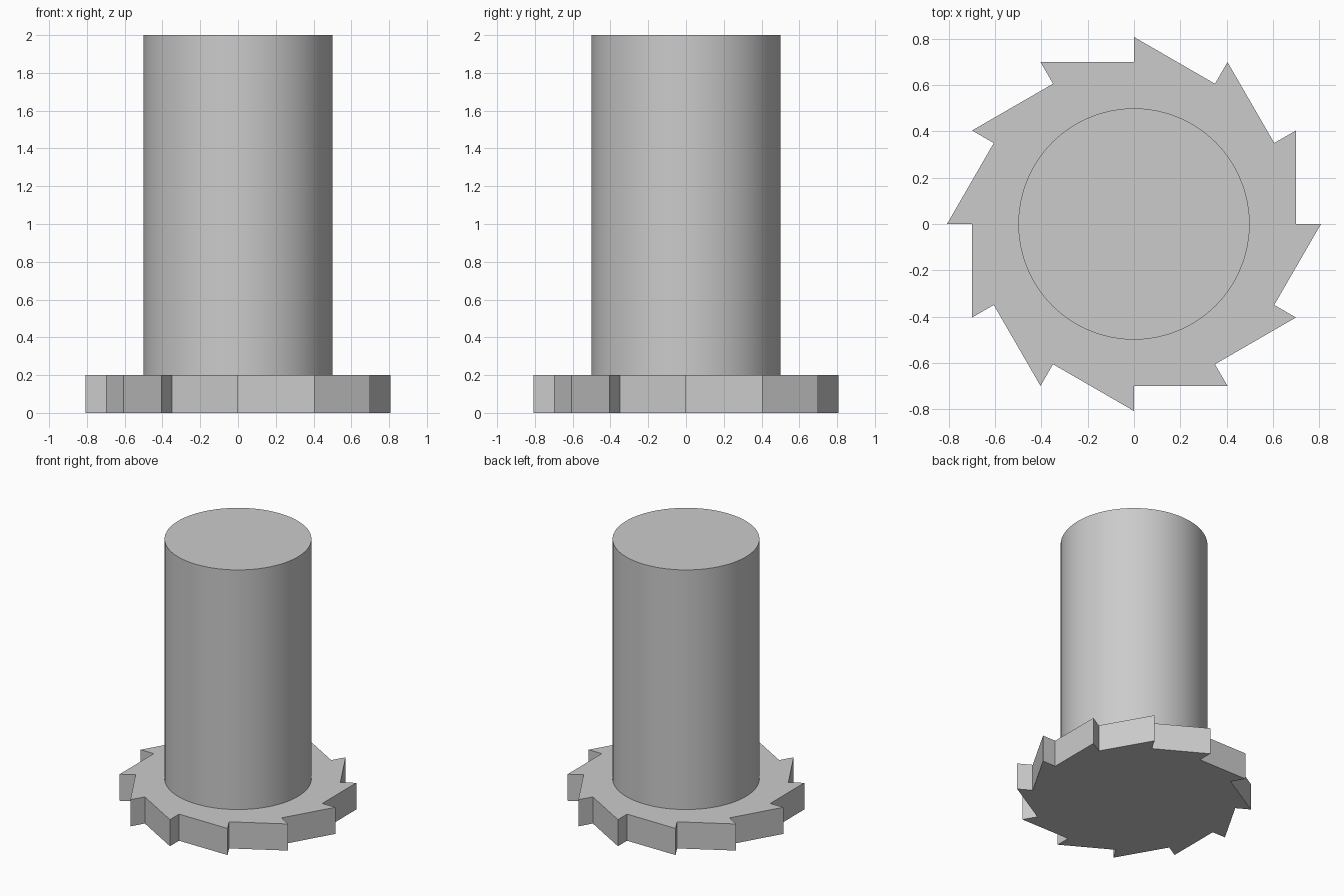
import bpy, bmesh, math
from mathutils import Vector

cube = bpy.data.objects.get("Cube")
if cube:
    bpy.data.objects.remove(cube, do_unlink=True)

# Single grey material
grey = bpy.data.materials.new("plain grey")
grey.use_nodes = True
colour = (0.6, 0.6, 0.6, 1)
grey.diffuse_color = colour
grey.node_tree.nodes["Principled BSDF"].inputs["Base Color"].default_value = colour


def extruded(name, outline, bottom, top):
    """Solid prism from a closed outline in the ground plane."""
    bm = bmesh.new()
    face = bm.faces.new([bm.verts.new((x, y, bottom)) for x, y in outline])
    result = bmesh.ops.extrude_face_region(bm, geom=[face], use_keep_orig=True)
    moved = [v for v in result["geom"] if isinstance(v, bmesh.types.BMVert)]
    bmesh.ops.translate(bm, verts=moved, vec=Vector((0, 0, top - bottom)))
    bmesh.ops.recalc_face_normals(bm, faces=bm.faces)
    mesh = bpy.data.meshes.new(name)
    bm.to_mesh(mesh)
    bm.free()
    mesh.materials.append(grey)
    obj = bpy.data.objects.new(name, mesh)
    bpy.context.collection.objects.link(obj)
    return obj


def polar(radius, angle):
    return radius * math.cos(angle), radius * math.sin(angle)


# Ratchet wheel: each tooth has a radial face and a sloping back
TEETH = 12
ROOT = 0.7
TIP = ROOT / math.cos(math.tau / TEETH)
outline = []
for i in range(TEETH):
    angle = i * math.tau / TEETH
    outline += [polar(TIP, angle), polar(ROOT, angle)]
extruded("ratchet_wheel", outline, 0, 0.2)

# Round shaft standing on the wheel
SIDES = 96
circle = [polar(0.5, i * math.tau / SIDES) for i in range(SIDES)]
shaft = extruded("shaft", circle, 0.2, 2)
bpy.ops.object.select_all(action="DESELECT")
shaft.select_set(True)
bpy.context.view_layer.objects.active = shaft
bpy.ops.object.shade_smooth_by_angle(angle=math.radians(30))
